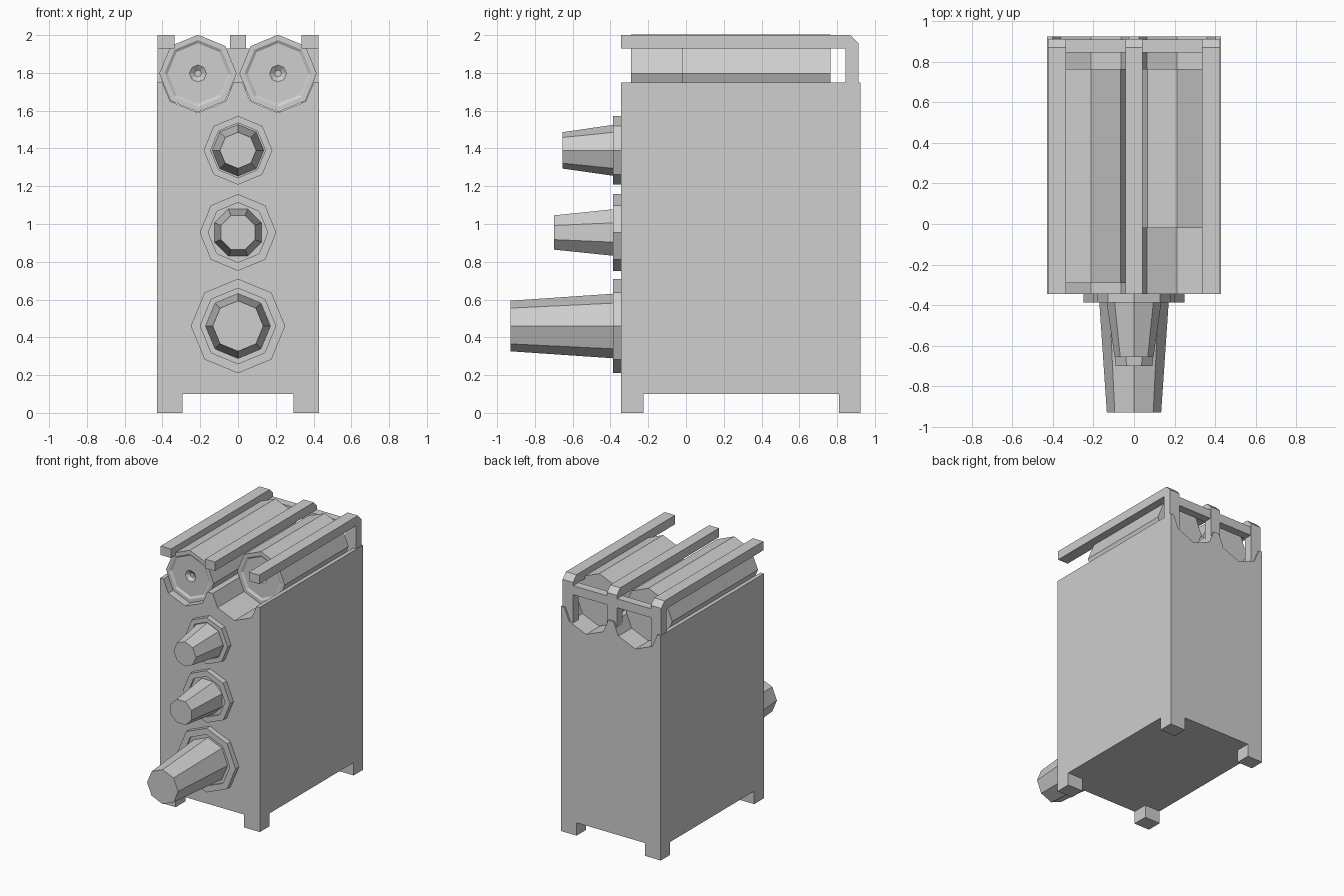
import bpy
import bmesh
from math import sin, cos, pi
from mathutils import Vector

old = bpy.data.objects.get("Cube")
if old:
    bpy.data.objects.remove(old, do_unlink=True)

grey = bpy.data.materials.new("plain grey")
grey.use_nodes = True
colour = (0.62, 0.62, 0.62, 1)
grey.diffuse_color = colour
grey.node_tree.nodes["Principled BSDF"].inputs["Base Color"].default_value = colour


def finish(name, bm):
    bmesh.ops.recalc_face_normals(bm, faces=bm.faces)
    mesh = bpy.data.meshes.new(name)
    bm.to_mesh(mesh)
    bm.free()
    mesh.materials.append(grey)
    obj = bpy.data.objects.new(name, mesh)
    bpy.context.collection.objects.link(obj)
    return obj


def extrude(name, points, direction):
    """Solid made by sweeping a flat outline along a vector."""
    bm = bmesh.new()
    face = bm.faces.new([bm.verts.new(p) for p in points])
    swept = bmesh.ops.extrude_face_region(bm, geom=[face], use_keep_orig=True)
    verts = [g for g in swept["geom"] if isinstance(g, bmesh.types.BMVert)]
    bmesh.ops.translate(bm, verts=verts, vec=Vector(direction))
    return finish(name, bm)


def box(name, x0, x1, y0, y1, z0, z1):
    outline = [(x0, y0, z0), (x1, y0, z0), (x1, y1, z0), (x0, y1, z0)]
    return extrude(name, outline, (0, 0, z1 - z0))


def octagon_solid(name, x, z, rings, turn=0.0):
    """Eight-sided solid along y; rings are (y, radius) pairs."""
    bm = bmesh.new()
    loops = []
    for y, r in rings:
        angles = [turn + i * pi / 4 for i in range(8)]
        loops.append([bm.verts.new((x + r * cos(a), y, z + r * sin(a))) for a in angles])
    for a, b in zip(loops, loops[1:]):
        for i in range(8):
            j = (i + 1) % 8
            bm.faces.new((a[i], a[j], b[j], b[i]))
    bm.faces.new(loops[0])
    bm.faces.new(loops[-1])
    return finish(name, bm)


W, FRONT, BACK = 0.43, -0.345, 0.925
TUBE_X, TUBE_Z, TUBE_R = 0.212, 1.797, 0.205
TOP = 1.75

# Case with two half-octagon troughs running its full length
outline = [(-W, 0.1), (-W, TOP)]
trough_r = TUBE_R + 0.003
drop = (TUBE_Z - TOP) / (trough_r * sin(pi / 4))
lip = trough_r * (1 - drop * (1 - cos(pi / 4)))
for cx in (-TUBE_X, TUBE_X):
    outline.append((cx - lip, TOP))
    for a in (5, 6, 7):
        outline.append((cx + trough_r * cos(a * pi / 4), TUBE_Z + trough_r * sin(a * pi / 4)))
    outline.append((cx + lip, TOP))
outline += [(W, TOP), (W, 0.1)]
extrude("case", [(x, FRONT, z) for x, z in outline], (0, BACK - FRONT, 0))

# Corner feet
for side, sx in (("right", -1), ("left", 1)):
    x0, x1 = sorted((sx * W, sx * 0.295))
    box("front_foot_" + side, x0, x1, FRONT, -0.225, 0, 0.1)
    box("back_foot_" + side, x0, x1, 0.81, BACK, 0, 0.1)

# Top rails, chamfered at the back where they turn down into posts
for name, x0, x1, foot in (("right", -0.425, -0.335, 1.64),
                           ("middle", -0.043, 0.043, 1.70),
                           ("left", 0.335, 0.425, 1.64)):
    path = [(FRONT, 1.93), (FRONT, 2.0), (0.87, 2.0), (0.912, 1.957),
            (0.912, foot), (0.845, foot), (0.845, 1.93)]
    extrude("rail_" + name, [(x0, y, z) for y, z in path], (x1 - x0, 0, 0))

# Cross bars joining the posts
box("cross_bar_right", -0.335, -0.043, 0.845, 0.91, 1.86, 1.93)
box("cross_bar_left", 0.043, 0.335, 0.845, 0.91, 1.86, 1.93)

# Canisters with a rimmed front and a small conical socket
for side, cx, y0 in (("right", -TUBE_X, -0.29), ("left", TUBE_X, -0.02)):
    octagon_solid("canister_" + side, cx, TUBE_Z, [
        (y0 + 0.03, 0.018), (y0 + 0.01, 0.045), (y0 + 0.01, 0.16),
        (y0, 0.177), (y0, TUBE_R), (0.765, TUBE_R)])

# Front knobs, each on a mounting plate with a shallow recess
for name, z, plate, recess, base, tip, end, turn in (
        ("upper", 1.39, 0.182, 0.145, 0.137, 0.096, -0.655, 0),
        ("middle", 0.955, 0.203, 0.158, 0.135, 0.098, -0.70, pi / 8),
        ("lower", 0.46, 0.25, 0.2, 0.172, 0.134, -0.928, 0)):
    octagon_solid("knob_plate_" + name, 0, z, [
        (-0.372, recess), (-0.387, recess), (-0.387, plate), (FRONT, plate)])
    octagon_solid("knob_" + name, 0, z, [(end, tip), (-0.37, base)], turn)
